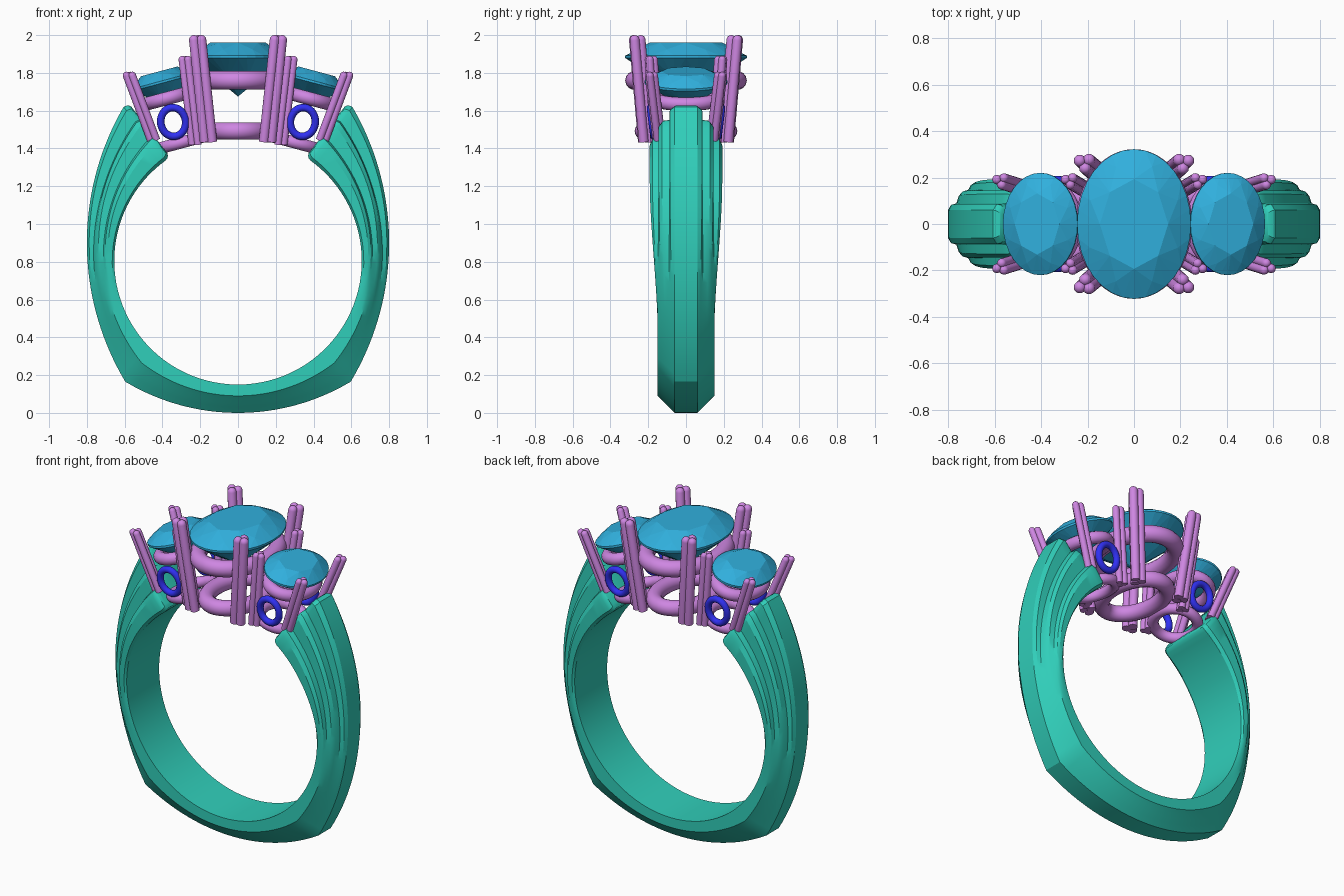
import bpy, bmesh, math
from mathutils import Vector, Matrix

if "Cube" in bpy.data.objects:
    bpy.data.objects.remove(bpy.data.objects["Cube"])

def material(name, rgb):
    m = bpy.data.materials.new(name)
    m.diffuse_color = (*rgb, 1)
    m.use_nodes = True
    m.node_tree.nodes["Principled BSDF"].inputs["Base Color"].default_value = m.diffuse_color
    return m

GREEN = material("band_green", (0.03, 0.62, 0.49))
PURPLE = material("setting_purple", (0.62, 0.24, 0.76))
STONE = material("stone_blue", (0.03, 0.43, 0.72))
BLUE = material("accent_blue", (0.03, 0.03, 0.9))

def finish(name, bm, mat, mirror="", smooth=35):
    bmesh.ops.recalc_face_normals(bm, faces=bm.faces)
    me = bpy.data.meshes.new(name)
    bm.to_mesh(me)
    bm.free()
    ob = bpy.data.objects.new(name, me)
    bpy.context.collection.objects.link(ob)
    me.materials.append(mat)
    if smooth:
        bpy.ops.object.select_all(action='DESELECT')
        ob.select_set(True)
        bpy.context.view_layer.objects.active = ob
        bpy.ops.object.shade_smooth_by_angle(angle=math.radians(smooth))
    if mirror:
        mod = ob.modifiers.new("mirror", 'MIRROR')
        mod.use_axis = ('x' in mirror, 'y' in mirror, False)
        mod.merge_threshold = 0.0005
    return ob

def skin(bm, loops, closed=False, caps=(False, False)):
    rows = [[bm.verts.new(p) for p in loop] for loop in loops]
    n = len(rows[0])
    pairs = list(zip(rows, rows[1:])) + ([(rows[-1], rows[0])] if closed else [])
    for a, b in pairs:
        for i in range(n):
            j = (i + 1) % n
            bm.faces.new((a[i], a[j], b[j], b[i]))
    if caps[0]:
        bm.faces.new(rows[0])
    if caps[1]:
        bm.faces.new(rows[-1])

def rod(bm, a, b, r, n=14):
    # straight rod with a domed tip at b
    a, b = Vector(a), Vector(b)
    d = (b - a).normalized()
    q = d.to_track_quat('Z', 'Y')
    stations = [(a, r)]
    for k in range(5):
        t = math.radians(k * 20)
        stations.append((b - d * r * (1 - math.sin(t)), r * math.cos(t)))
    skin(bm, [[c + q @ Vector((rr * math.cos(i * math.tau / n), rr * math.sin(i * math.tau / n), 0))
               for i in range(n)] for c, rr in stations], caps=(True, True))

def prong(name, a, b, r, off):
    # cluster of three rods, facing outward
    bm = bmesh.new()
    base = math.atan2(b[1], 0.6)
    for k in range(3):
        t = base + math.radians(120 * k)
        o = Vector((math.cos(t), math.sin(t), 0)) * off
        rod(bm, Vector(a) + o, Vector(b) + o, r)
    finish(name, bm, PURPLE, "xy")

def oval_ring(name, matrix, rx, ry, tube, mat, mirror="", n=48, m=14):
    bm = bmesh.new()
    loops = []
    for i in range(n):
        t = i * math.tau / n
        c = Vector((rx * math.cos(t), ry * math.sin(t), 0))
        out = Vector((ry * math.cos(t), rx * math.sin(t), 0)).normalized()
        loops.append([matrix @ (c + out * tube * math.cos(k * math.tau / m)
                      + Vector((0, 0, tube * math.sin(k * math.tau / m)))) for k in range(m)])
    skin(bm, loops, closed=True)
    finish(name, bm, mat, mirror)

def stone(name, matrix, rx, ry, crown, depth, mirror=""):
    # faceted oval: hull of table, crown, girdle, pavilion and culet
    bm = bmesh.new()
    rows = [(8, 0.60, crown, 0), (8, 0.83, crown * 0.52, 0.5), (32, 1, 0.006, 0),
            (32, 1, -0.006, 0), (8, 0.55, -depth * 0.52, 0.5), (1, 0, -depth, 0)]
    for n, r, z, ph in rows:
        for i in range(n):
            t = (i + ph) * math.tau / n
            bm.verts.new(matrix @ Vector((rx * r * math.cos(t), ry * r * math.sin(t), z)))
    bmesh.ops.convex_hull(bm, input=bm.verts)
    finish(name, bm, STONE, mirror, smooth=0)

def at(x, y, z, tilt=0):
    return Matrix.Translation((x, y, z)) @ Matrix.Rotation(math.radians(tilt), 4, 'Y')

# Band: half section (y, fraction from inside to outside) morphs from chamfered to three-lobed
LOW = [(.15, 0), (.15, .1), (.15, .2), (.15, .3), (.15, .4),
       (.13, .53), (.11, .67), (.09, .8), (.075, .9), (.06, 1)]
TOP = [(.17, 0), (.19, .05), (.192, .28), (.178, .37), (.145, .40),
       (.145, .62), (.128, .70), (.088, .72), (.086, .93), (.06, 1)]

def section(inner, outer, t, inset=0.0, shift=0.0):
    half = []
    for (y0, s0), (y1, s1) in zip(LOW, TOP):
        y, s = y0 + (y1 - y0) * t, s0 + (s1 - s0) * t
        half.append((y - inset, s + (0.5 - s) * 5.5 * inset))
    push = Vector((-0.8, 0, 0.6)) * shift
    pts = half + [(-y, s) for y, s in reversed(half)]
    return [inner.lerp(outer, s) + Vector((0, y, 0)) + push for y, s in pts]

def inner_point(deg):
    a = math.radians(deg)
    return Vector((0.655 * math.sin(a), 0, 0.805 - 0.655 * math.cos(a)))

loops = []
for i in range(12):
    x = 0.597 * i / 12
    loops.append(section(inner_point(43.6 * i / 12),
                         Vector((x, 0, 1.16 - math.sqrt(1.16 ** 2 - x * x))), 0))
for i in range(37):
    f = i / 36
    z = 0.165 + 1.455 * f
    t = min(max((z - 0.35) / 1.0, 0), 1)
    t = t * t * (3 - 2 * t)
    inner = inner_point(43.6 + 100.4 * f)
    outer = Vector((math.sqrt(1.43 ** 2 - (z - 0.9) ** 2) - 0.63, 0, z))
    loops.append(section(inner, outer, t))
for inset, shift in ((0.004, 0.016), (0.012, 0.027), (0.025, 0.033)):
    loops.append(section(inner, outer, 1, inset, shift))
bm = bmesh.new()
skin(bm, loops, caps=(False, True))
finish("band", bm, GREEN, "x", smooth=28)

# Stones
stone("center_stone", at(0, 0, 1.885), 0.245, 0.322, 0.075, 0.21)
stone("side_stones", at(0.402, 0, 1.752, 15), 0.166, 0.22, 0.058, 0.13, "x")

# Basket rails
oval_ring("center_upper_rail", at(0, 0, 1.76), 0.20, 0.272, 0.05, PURPLE)
oval_ring("center_lower_rail", at(0, 0, 1.492), 0.15, 0.225, 0.047, PURPLE)
oval_ring("side_upper_rails", at(0.375, 0, 1.665, 15), 0.12, 0.165, 0.036, PURPLE, "x")
oval_ring("side_lower_rails", at(0.305, 0, 1.43, 15), 0.12, 0.14, 0.032, PURPLE, "x")

# Prongs
prong("center_prongs", (0.155, 0.215, 1.435), (0.215, 0.265, 2.0), 0.026, 0.023)
prong("side_inner_prongs", (0.225, 0.155, 1.42), (0.28, 0.188, 1.89), 0.020, 0.018)
prong("side_outer_prongs", (0.445, 0.145, 1.445), (0.58, 0.188, 1.805), 0.020, 0.018)

# Small oval loops between the side rails, front and back
loop_matrix = at(0.343, 0.178, 1.54, 8) @ Matrix.Rotation(math.radians(83), 4, 'X')
oval_ring("accent_loops", loop_matrix, 0.066, 0.077, 0.020, BLUE, "xy", n=32, m=12)
